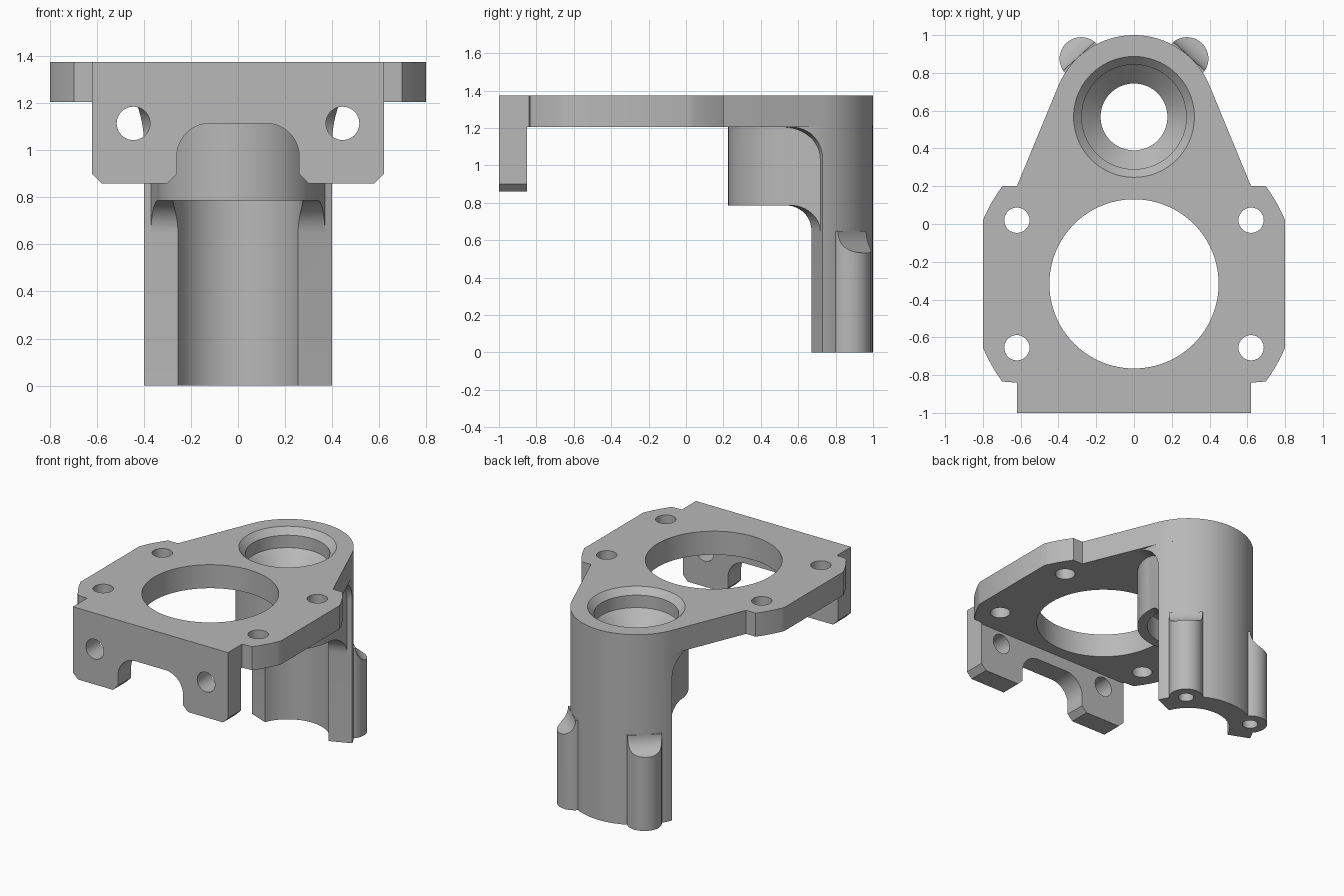
import bpy, bmesh
from math import cos, sin, pi, radians, atan2, sqrt, asin, acos
from mathutils import Matrix, Vector

if "Cube" in bpy.data.objects:
    bpy.data.objects.remove(bpy.data.objects["Cube"])

metal = bpy.data.materials.new("plain grey metal")
metal.use_nodes = True
GREY = (0.48, 0.48, 0.48, 1)
metal.diffuse_color = GREY
metal.node_tree.nodes["Principled BSDF"].inputs["Base Color"].default_value = GREY

MIRROR = Matrix.Scale(-1, 4, (1, 0, 0))
FLAT = Matrix.Identity(4)
# local x, y, z -> world x, z, -y
UPRIGHT = Matrix.Rotation(pi / 2, 4, 'X')


def finish(name, bm):
    bmesh.ops.recalc_face_normals(bm, faces=bm.faces)
    mesh = bpy.data.meshes.new(name)
    bm.to_mesh(mesh)
    bm.free()
    mesh.materials.append(metal)
    obj = bpy.data.objects.new(name, mesh)
    bpy.context.collection.objects.link(obj)
    return obj


def arc(cx, cy, r, a0, a1, n=16):
    angles = [radians(a0 + (a1 - a0) * i / n) for i in range(n + 1)]
    return [(cx + r * cos(a), cy + r * sin(a)) for a in angles]


def prism(name, pts, lo, hi, frame=FLAT):
    """Extrude a closed outline along the frame's z."""
    bm = bmesh.new()
    face = bm.faces.new([bm.verts.new((x, y, lo)) for x, y in pts])
    ext = bmesh.ops.extrude_face_region(bm, geom=[face])
    top = [v for v in ext["geom"] if isinstance(v, bmesh.types.BMVert)]
    bmesh.ops.translate(bm, verts=top, vec=(0, 0, hi - lo))
    bmesh.ops.transform(bm, matrix=frame, verts=bm.verts)
    return finish(name, bm)


def rod(name, x, y, r, lo, hi, frame=FLAT, n=64):
    return prism(name, arc(x, y, r, 0, 360, n)[:-1], lo, hi, frame)


def lathe(name, profile, centre, n=72):
    """Revolve (radius, height) points that start and end on the axis."""
    bm = bmesh.new()
    vs = [bm.verts.new((r, 0, z)) for r, z in profile]
    es = [bm.edges.new(pair) for pair in zip(vs, vs[1:])]
    bmesh.ops.spin(bm, geom=vs + es, cent=(0, 0, 0), axis=(0, 0, 1), angle=2 * pi, steps=n)
    bmesh.ops.remove_doubles(bm, verts=bm.verts, dist=1e-5)
    bmesh.ops.translate(bm, verts=bm.verts, vec=centre)
    return finish(name, bm)


def combine(obj, tool, operation='DIFFERENCE'):
    mod = obj.modifiers.new("combine", 'BOOLEAN')
    mod.operation, mod.object, mod.solver = operation, tool, 'EXACT'
    bpy.context.view_layer.objects.active = obj
    bpy.ops.object.modifier_apply(modifier=mod.name)
    bpy.data.objects.remove(tool)


def mirrored(pts):
    return pts + [(-x, y) for x, y in reversed(pts)]


# Main dimensions
TOP, UNDER = 1.375, 1.205
CY, R = 0.567, 0.433            # shaft axis and outer radius
CUT = 22.2                      # angle of the open column's end faces
HOLE_Y, EAR_R = -0.317, 0.868   # large opening and rounded ears


def bore():
    return lathe("bore_cutter", [
        (0, -0.1), (0.276, -0.1), (0.276, 0.95), (0.177, 0.95), (0.177, 1.14),
        (0.277, 1.24), (0.277, TOP - 0.045), (0.32, TOP), (0.32, 1.5), (0, 1.5)], (0, CY, 0))


# Top plate: flange edge, ears with arcs, tapering sides and round nose
a_side = math_side = math_end = None
a_side = acos(0.8 / EAR_R) * 180 / pi
a_end = asin((0.2 - HOLE_Y) / EAR_R) * 180 / pi
half = [(0.62, -1), (0.62, -0.84)]
half += arc(0, HOLE_Y, EAR_R, -a_end, -a_side, 8)
half += arc(0, HOLE_Y, EAR_R, a_side, a_end, 8)
half += [(0.62, 0.2)] + arc(0, CY, R, CUT, 88, 20)
plate = prism("top_plate", mirrored(half), UNDER, TOP)
combine(plate, rod("opening_cutter", 0, HOLE_Y, 0.448, 1, 2, n=96))
for x in (-0.62, 0.62):
    for y in (0.02, -0.655):
        combine(plate, rod("bolt_cutter", x, y, 0.067, 1, 2, n=40))
combine(plate, bore())

# Front flange: two chamfered feet around a rounded arch
half = arc(0.12, 0.975, 0.14, 90, 0, 12)
half += [(0.26, 0.9), (0.3, 0.86), (0.58, 0.86), (0.62, 0.9), (0.62, UNDER + 0.01)]
flange = prism("front_flange", mirrored(half), 0.85, 1, UPRIGHT)
for x in (-0.445, 0.445):
    combine(flange, rod("side_hole_cutter", x, 1.115, 0.071, 0.5, 1.5, UPRIGHT, 40))


def cut_front(obj, ceiling, fillet):
    """Remove the front of a column below a ceiling, leaving filleted radial end faces."""
    a = radians(CUT)
    u, v = Vector((cos(a), sin(a), 0)), Vector((sin(a), -cos(a), 0))
    frame = Matrix((v, (0, 0, 1), -u)).transposed().to_4x4()
    frame.translation = (0, CY, 0)
    pts = [(0, -0.1)] + arc(fillet, ceiling - fillet, fillet, 180, 90, 12)
    pts += [(1, ceiling), (1, -0.1)]
    for side in (FLAT, MIRROR):
        combine(obj, prism("front_cutter", pts, -1, 0.3, side @ frame))


# Shaft housing: open half column plus a shorter closed collar
housing = rod("shaft_housing", 0, CY, R, 0, UNDER + 0.01, n=96)
cut_front(housing, UNDER, 0.17)
half = arc(0, CY, 0.342, -90, 0, 24)[1:] + [(0.37, 0.718), (0.25, 0.85)]
collar = prism("collar", [(0, CY - 0.342)] + mirrored(half), 0, UNDER + 0.005)
cut_front(collar, 0.787, 0.14)
combine(housing, collar, 'UNION')

# Rear screw bosses, topped by a cove running into the column
for side in (FLAT, MIRROR):
    bx, by = 0.28, 0.875
    a = atan2(by - CY, bx)
    boss = rod("boss", bx, by, 0.114, 0, 0.65, side)
    # local frame: x outward, y up, z tangential
    out, tan = Vector((cos(a), sin(a), 0)), Vector((sin(a), -cos(a), 0))
    frame = Matrix((out, (0, 0, 1), tan)).transposed().to_4x4()
    frame.translation = (0, CY, 0)
    combine(boss, rod("cove_cutter", R + 0.12, 0.65, 0.12, -0.4, 0.4, side @ frame))
    combine(housing, boss, 'UNION')
    combine(housing, rod("screw_cutter", bx, by, 0.052, -0.1, 0.35, side, 32))
combine(housing, bore())

# Smooth round walls, keep machined edges sharp
for obj in (plate, flange, housing):
    bpy.ops.object.select_all(action='DESELECT')
    obj.select_set(True)
    bpy.context.view_layer.objects.active = obj
    bpy.ops.object.shade_smooth_by_angle(angle=radians(25))
